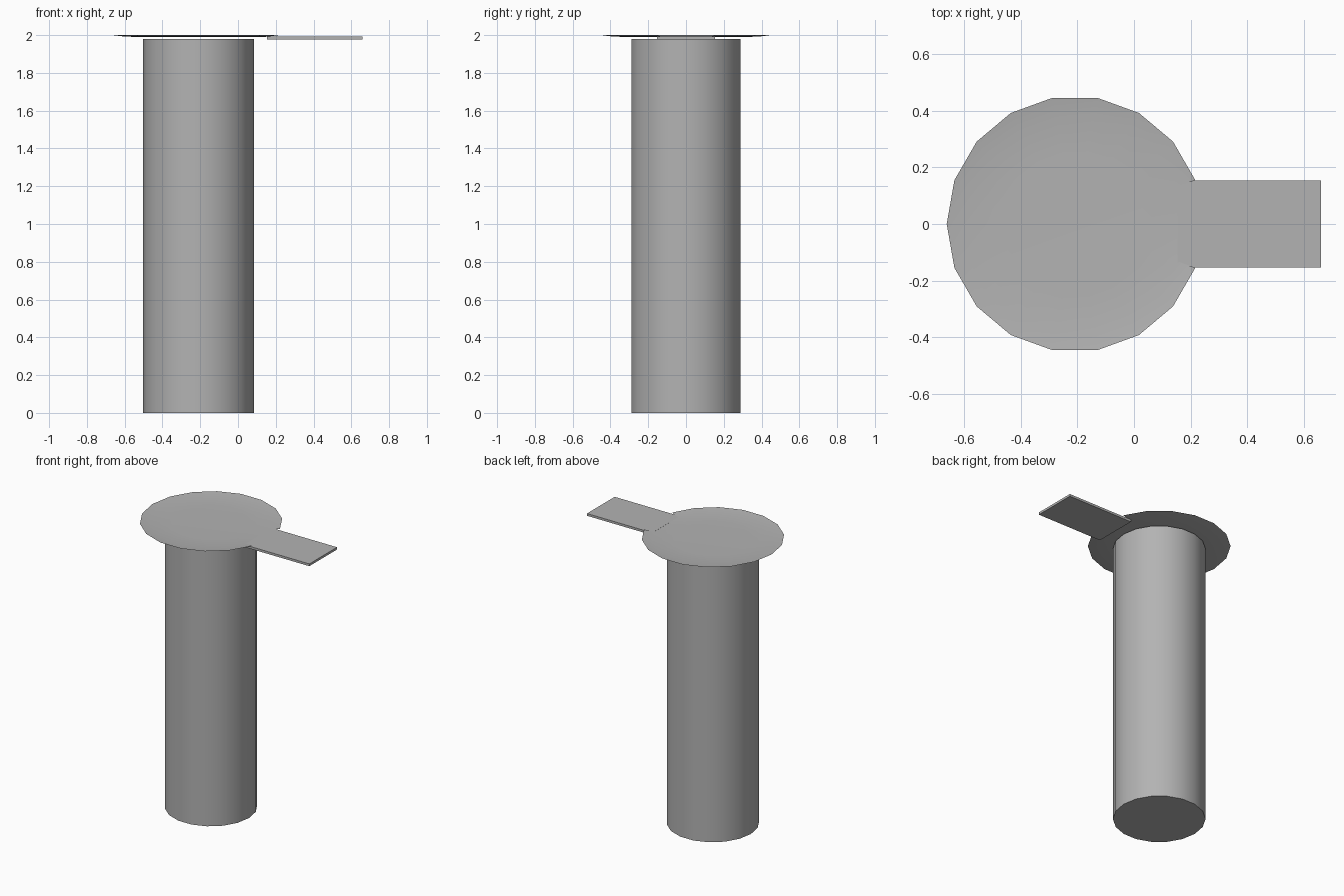
import bpy, bmesh, math

cube = bpy.data.objects.get("Cube")
if cube:
    bpy.data.objects.remove(cube)

SIDES = 18
AXIS_X = -0.209

grey = bpy.data.materials.new("plain grey")
grey.use_nodes = True
colour = (0.45, 0.45, 0.45, 1)
grey.diffuse_color = colour
grey.node_tree.nodes["Principled BSDF"].inputs["Base Color"].default_value = colour


def finish(name, bm, angle=None):
    mesh = bpy.data.meshes.new(name)
    bm.to_mesh(mesh)
    bm.free()
    mesh.materials.append(grey)
    obj = bpy.data.objects.new(name, mesh)
    bpy.context.collection.objects.link(obj)
    if angle:
        bpy.ops.object.select_all(action="DESELECT")
        obj.select_set(True)
        bpy.context.view_layer.objects.active = obj
        bpy.ops.object.shade_smooth_by_angle(angle=math.radians(angle))
    return obj


def ring(bm, radius, z):
    return [bm.verts.new((AXIS_X + radius * math.cos(2 * math.pi * i / SIDES),
                          radius * math.sin(2 * math.pi * i / SIDES), z))
            for i in range(SIDES)]


# Tall closed column
bm = bmesh.new()
bottom, top = ring(bm, 0.294, 0), ring(bm, 0.294, 1.98)
bm.faces.new(reversed(bottom))
bm.faces.new(top)
for i in range(SIDES):
    j = (i + 1) % SIDES
    bm.faces.new((bottom[i], bottom[j], top[j], top[i]))
finish("column", bm, 35)

# Shallow dished lid, with the rim left open where the handle joins
bm = bmesh.new()
floor, inner, rim = ring(bm, 0.25, 1.989), ring(bm, 0.39, 1.992), ring(bm, 0.453, 2.0)
bm.faces.new(floor)
for i in range(SIDES):
    j = (i + 1) % SIDES
    bm.faces.new((floor[i], inner[i], inner[j], floor[j]))
    if i not in (0, SIDES - 1):
        bm.faces.new((inner[i], rim[i], rim[j], inner[j]))
bmesh.ops.delete(bm, geom=[rim[0]], context="VERTS")
finish("lid", bm, 35)

# Flat handle reaching out to the left
bm = bmesh.new()
bmesh.ops.create_cube(bm, size=1)
bmesh.ops.scale(bm, vec=(0.506, 0.306, 0.016), verts=bm.verts)
bmesh.ops.translate(bm, vec=(0.407, 0, 1.984), verts=bm.verts)
finish("handle", bm)
